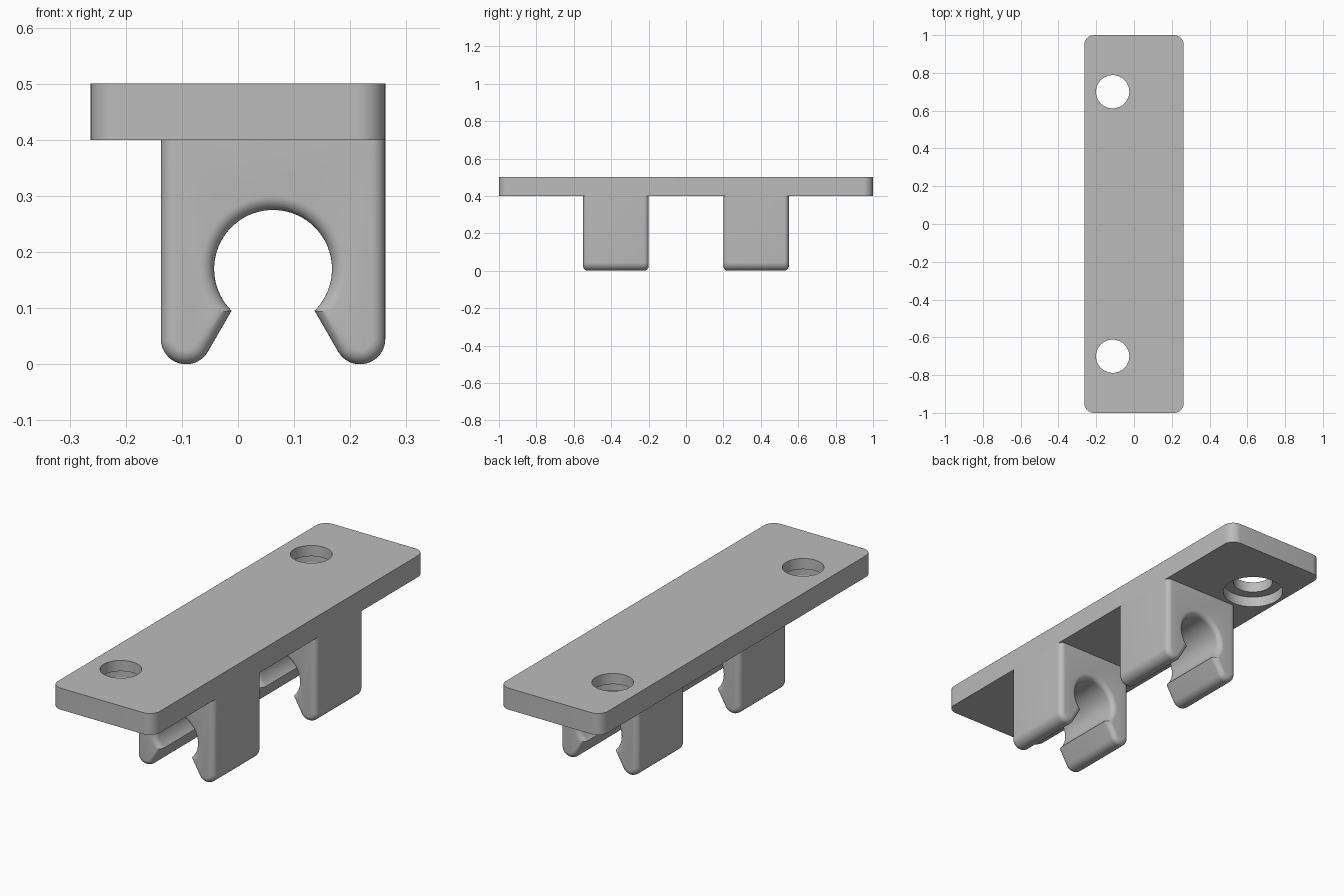
import bpy, bmesh
from math import pi, sin, cos, radians, atan2, sqrt
from mathutils import Vector

cube = bpy.data.objects.get("Cube")
if cube:
    bpy.data.objects.remove(cube, do_unlink=True)

grey = bpy.data.materials.new("mid grey")
grey.use_nodes = True
grey.diffuse_color = (0.5, 0.5, 0.5, 1)
bsdf = next(n for n in grey.node_tree.nodes if n.type == 'BSDF_PRINCIPLED')
bsdf.inputs["Base Color"].default_value = (0.5, 0.5, 0.5, 1)


def arc(center, r, a0, a1, n):
    """Points on an arc, both ends included."""
    return [Vector((center[0] + r * cos(a0 + (a1 - a0) * i / n),
                    center[1] + r * sin(a0 + (a1 - a0) * i / n))) for i in range(n + 1)]


def loft(name, rings):
    """Join equal rings of 3D points into a closed solid."""
    bm = bmesh.new()
    loops = [[bm.verts.new(p) for p in ring] for ring in rings]
    n = len(loops[0])
    for a, b in zip(loops, loops[1:]):
        for i in range(n):
            j = (i + 1) % n
            bm.faces.new((a[i], a[j], b[j], b[i]))
    bm.faces.new(loops[0][::-1])
    bm.faces.new(loops[-1])
    bmesh.ops.recalc_face_normals(bm, faces=bm.faces)
    mesh = bpy.data.meshes.new(name)
    bm.to_mesh(mesh)
    bm.free()
    mesh.materials.append(grey)
    obj = bpy.data.objects.new(name, mesh)
    bpy.context.collection.objects.link(obj)
    return obj


def activate(obj):
    bpy.ops.object.select_all(action='DESELECT')
    obj.select_set(True)
    bpy.context.view_layer.objects.active = obj


def smooth(obj):
    activate(obj)
    bpy.ops.object.shade_smooth_by_angle(angle=radians(30))


# Mounting plate with rounded corners
HALF_W, CORNER, UNDER, TOP = 0.2625, 0.05, 0.4, 0.5
outline = []
for k, (sx, sy) in enumerate([(1, 1), (-1, 1), (-1, -1), (1, -1)]):
    c = (sx * (HALF_W - CORNER), sy * (1 - CORNER))
    outline += arc(c, CORNER, k * pi / 2, (k + 1) * pi / 2, 10)
plate = loft("mounting_plate", [[(p.x, p.y, z) for p in outline] for z in (UNDER, TOP)])

# Screw holes, each widened from below to make a stepped recess
for y in (-0.7, 0.7):
    steps = [(0.134, UNDER - 0.1), (0.134, 0.45), (0.088, 0.45), (0.088, TOP + 0.1)]
    cutter = loft("screw_hole_cutter",
                  [[(p.x, p.y, z) for p in arc((-0.113, y), r, 0, 2 * pi, 64)[:-1]]
                   for r, z in steps])
    cutter.hide_render = True
    mod = plate.modifiers.new("screw_hole", 'BOOLEAN')
    mod.operation = 'DIFFERENCE'
    mod.solver = 'EXACT'
    mod.object = cutter
    activate(plate)
    bpy.ops.object.modifier_apply(modifier=mod.name)
    bpy.data.objects.remove(cutter, do_unlink=True)
smooth(plate)

# Snap clips: open round grip between two legs with rounded tips
CLIP_X, BORE, FILLET = 0.0625, 0.105, 0.025
bore_c, tip_c, tip_r = Vector((0, 0.17)), Vector((-0.155, 0.045)), 0.045
slope_n = Vector((cos(pi / 6), -0.5))     # outward normal of the lead-in slope
slope_u = Vector((0.5, cos(pi / 6)))      # direction up the slope


def clip_profile(d):
    """Clip section (x, z) shrunk inward by d, except along its top."""
    r, t = BORE + d, tip_r - d
    h = (bore_c - tip_c).dot(slope_n) - t
    lip = bore_c - slope_n * h - slope_u * sqrt(r * r - h * h)
    a = atan2(lip.y - bore_c.y, lip.x - bore_c.x) % (2 * pi)
    half = [Vector((-0.2 + d, UNDER))]
    half += arc(tip_c, t, pi, pi * 11 / 6, 16)
    half += arc(bore_c, r, a, pi / 2, 28)
    return half + [Vector((-p.x, p.y)) for p in half[-2::-1]]


def make_clip(name, y0, y1):
    quarter = [i * pi / 16 for i in range(9)]
    rim = [(FILLET * (1 - sin(a)), FILLET * (1 - cos(a))) for a in quarter]
    stations = [(d, y0 + e) for d, e in rim] + [(d, y1 - e) for d, e in reversed(rim)]
    smooth(loft(name, [[(p.x + CLIP_X, y, p.y) for p in clip_profile(d)]
                       for d, y in stations]))


make_clip("front_clip", -0.55, -0.2)
make_clip("back_clip", 0.2, 0.55)
